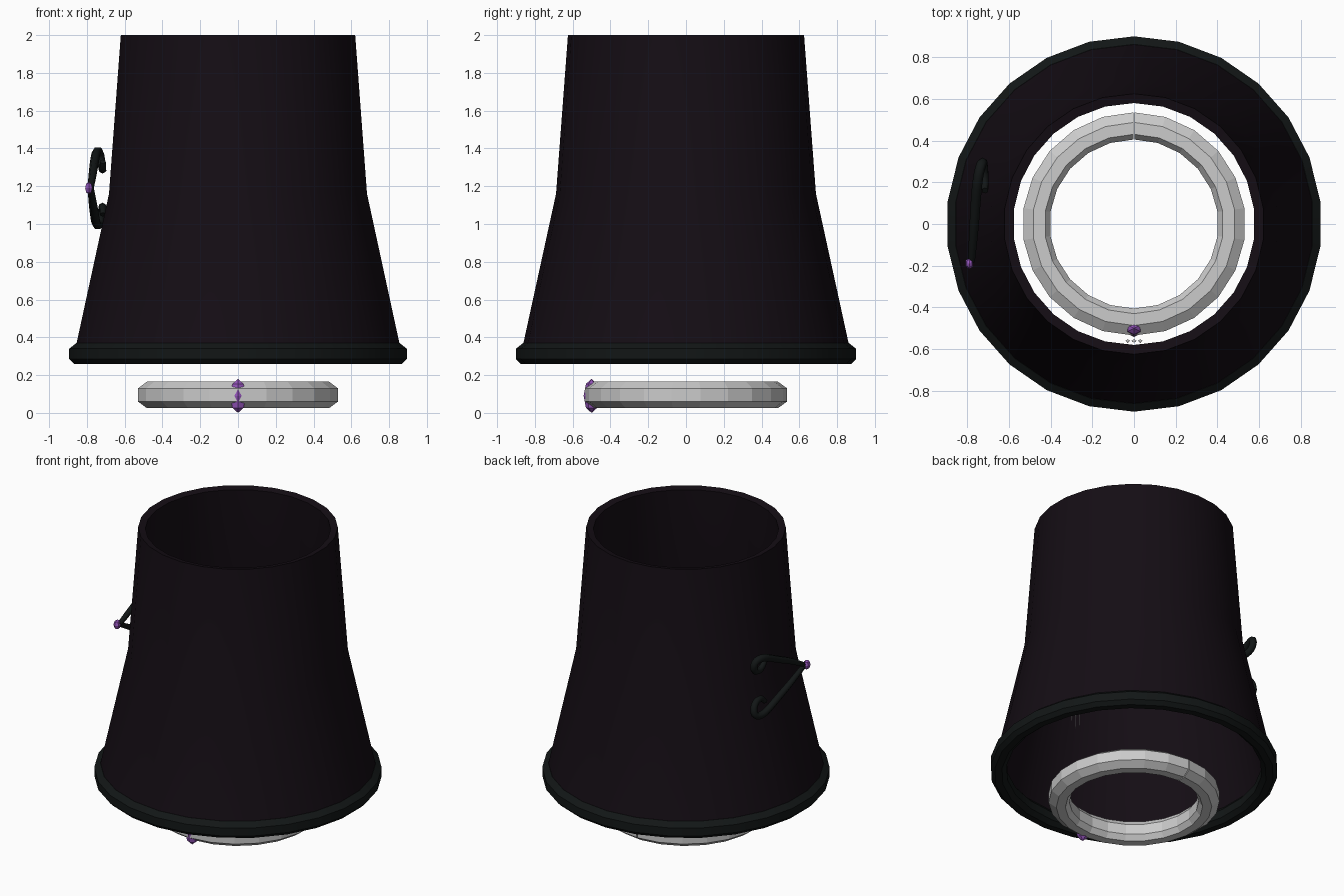
import bpy, bmesh
from math import pi, sin, cos
from mathutils import Vector

if "Cube" in bpy.data.objects:
    bpy.data.objects.remove(bpy.data.objects["Cube"])


def material(name, rgb):
    m = bpy.data.materials.new(name)
    m.diffuse_color = (*rgb, 1)
    m.use_nodes = True
    m.node_tree.nodes["Principled BSDF"].inputs["Base Color"].default_value = m.diffuse_color
    return m


CLOTH = material("dark_cloth", (0.007, 0.004, 0.007))
TRIM = material("dark_trim", (0.006, 0.008, 0.008))
PURPLE = material("purple_gem", (0.30, 0.09, 0.50))


def finish(bm, name, mat=None, smooth=False):
    bmesh.ops.recalc_face_normals(bm, faces=bm.faces)
    me = bpy.data.meshes.new(name)
    bm.to_mesh(me)
    bm.free()
    ob = bpy.data.objects.new(name, me)
    bpy.context.collection.objects.link(ob)
    if mat:
        me.materials.append(mat)
    if smooth:
        bpy.ops.object.select_all(action='DESELECT')
        ob.select_set(True)
        bpy.context.view_layer.objects.active = ob
        bpy.ops.object.shade_smooth_by_angle()
    return ob


def lathe(name, profile, sides, mat=None, smooth=False, gap=0.0):
    """Revolve a closed (radius, z) profile, optionally split at the back."""
    bm = bmesh.new()
    count = sides + 1 if gap else sides
    loops = []
    for i in range(count):
        a = pi / 2 + 2 * pi * i / sides
        if gap and i == 0:
            a += gap
        if gap and i == sides:
            a -= gap
        loops.append([bm.verts.new((r * cos(a), r * sin(a), z)) for r, z in profile])
    n = len(profile)
    for i in range(sides):
        p, q = loops[i], loops[(i + 1) % count]
        for j in range(n):
            k = (j + 1) % n
            bm.faces.new((p[j], q[j], q[k], p[k]))
    if gap:
        bm.faces.new(loops[0])
        bm.faces.new(loops[-1])
    return finish(bm, name, mat, smooth)


def gem(name, loc, size):
    bm = bmesh.new()
    bmesh.ops.create_uvsphere(bm, u_segments=6, v_segments=4, radius=1)
    for v in bm.verts:
        v.co = Vector(loc) + v.co * Vector(size)
    finish(bm, name, PURPLE)


def tendril(name, points):
    """Tapering tube along a smooth path; each point is x, y, z, thickness."""
    cu = bpy.data.curves.new(name, 'CURVE')
    cu.dimensions = '3D'
    cu.bevel_depth = 0.024
    cu.bevel_resolution = 1
    cu.use_fill_caps = True
    cu.resolution_u = 3
    sp = cu.splines.new('NURBS')
    sp.points.add(len(points) - 1)
    for p, (x, y, z, r) in zip(sp.points, points):
        p.co = (x, y, z, 1)
        p.radius = r
    sp.use_endpoint_u = True
    sp.order_u = 3
    cu.materials.append(TRIM)
    bpy.context.collection.objects.link(bpy.data.objects.new(name, cu))


# Flared sleeve with a real wall thickness
lathe("sleeve", [(0.625, 2.0), (0.688, 1.16), (0.865, 0.35),
                 (0.83, 0.35), (0.65, 1.16), (0.58, 1.99)], 26, CLOTH, True)

# Rolled hem
lathe("hem", [(0.862, 0.37), (0.90, 0.34), (0.90, 0.285), (0.875, 0.26),
              (0.83, 0.26), (0.80, 0.285), (0.80, 0.34), (0.825, 0.37)], 26, TRIM, True)

# Collar ring, split at the back
lathe("collar_ring", [(0.535, 0.06), (0.535, 0.13), (0.487, 0.165), (0.43, 0.165),
                      (0.405, 0.13), (0.405, 0.06), (0.43, 0.025), (0.487, 0.025)],
      22, gap=0.006)
gem("collar_gem", (0, -0.5, 0.09), (0.048, 0.042, 0.09))

# Forked clasp on the left: two arms with curled ends
for name, s in (("upper_clasp_arm", 1), ("lower_clasp_arm", -1)):
    tendril(name, [(-0.78, -0.18, 1.19, 0.7), (-0.77, -0.06, 1.19 + 0.07 * s, 0.9),
                   (-0.76, 0.10, 1.19 + 0.14 * s, 1), (-0.75, 0.22, 1.19 + 0.20 * s, 1),
                   (-0.73, 0.30, 1.19 + 0.19 * s, 1), (-0.72, 0.29, 1.19 + 0.11 * s, 0.9),
                   (-0.715, 0.20, 1.19 + 0.09 * s, 0.9), (-0.715, 0.16, 1.19 + 0.14 * s, 0.7)])
gem("clasp_gem", (-0.79, -0.19, 1.19), (0.022, 0.028, 0.033))

# Pale slivers hanging inside the front
bm = bmesh.new()
for x, low in ((-0.03, 0.86), (0.0, 0.80), (0.03, 0.84)):
    top = [bm.verts.new((x + 0.012 * cos(a), -0.56 + 0.008 * sin(a), 1.2))
           for a in (0, pi / 2, pi, 3 * pi / 2)]
    tip = bm.verts.new((x, -0.57, low))
    bm.faces.new(top)
    for i in range(4):
        bm.faces.new((top[i], top[(i + 1) % 4], tip))
finish(bm, "inner_slivers")
